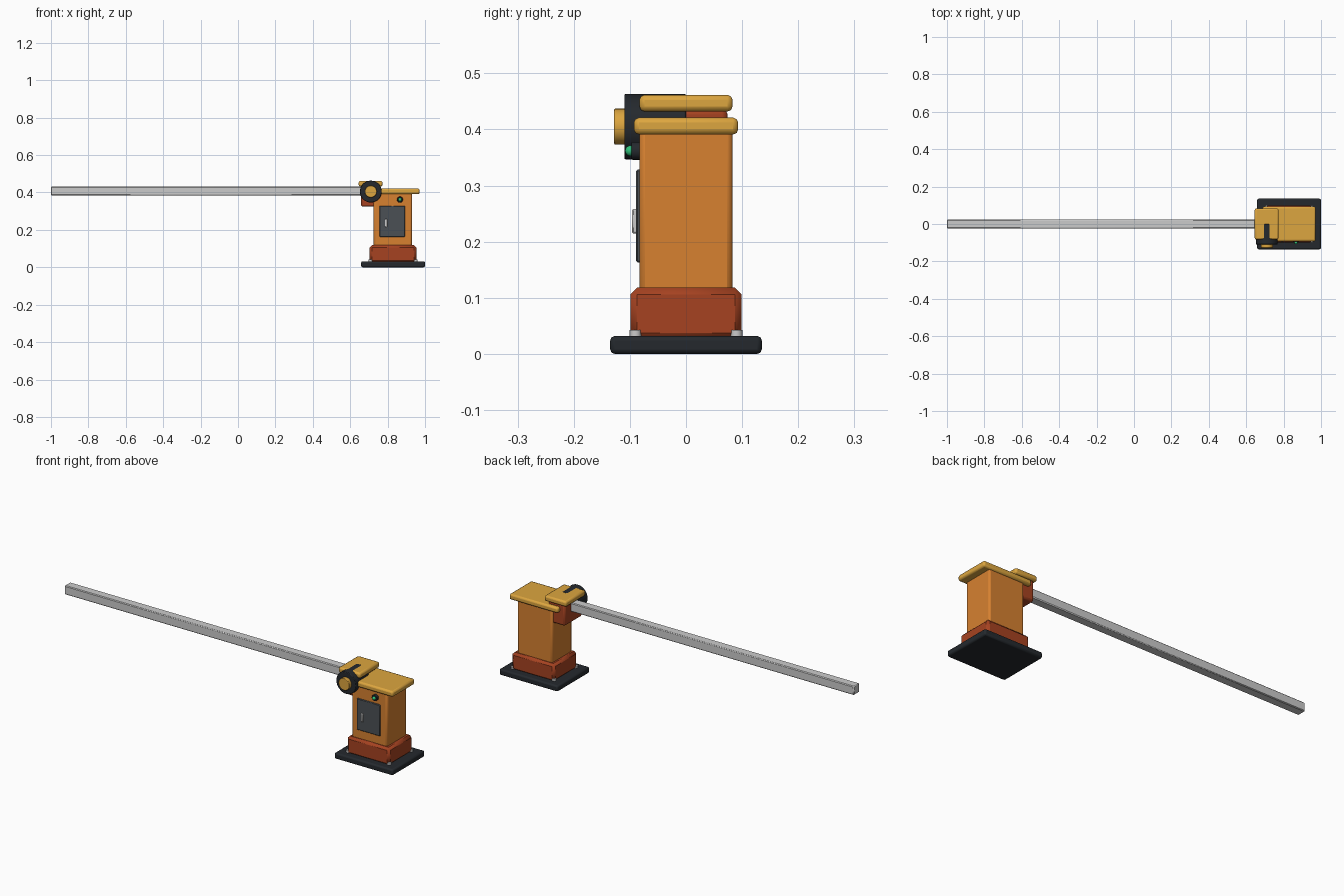
import bpy, math
from mathutils import Vector

if "Cube" in bpy.data.objects:
    bpy.data.objects.remove(bpy.data.objects["Cube"])


def material(name, rgb):
    m = bpy.data.materials.new(name)
    m.diffuse_color = (*rgb, 1)
    m.use_nodes = True
    m.node_tree.nodes["Principled BSDF"].inputs["Base Color"].default_value = m.diffuse_color
    return m


orange = material("orange", (0.68, 0.22, 0.03))
rust = material("rust", (0.38, 0.055, 0.015))
yellow = material("yellow", (0.72, 0.38, 0.05))
dark = material("dark", (0.018, 0.022, 0.027))
slate = material("slate", (0.07, 0.08, 0.09))
green = material("green", (0.03, 0.55, 0.2))


def finish(ob, name, mat, bevel, segments):
    ob.name = name
    if mat:
        ob.data.materials.append(mat)
    if bevel:
        b = ob.modifiers.new("bevel", 'BEVEL')
        b.width, b.segments = bevel, segments
        b.limit_method, b.angle_limit = 'ANGLE', math.radians(40)
    bpy.ops.object.shade_smooth_by_angle(angle=math.radians(30))
    return ob


def box(name, lo, hi, mat=None, bevel=0.0, segments=2):
    lo, hi = Vector(lo), Vector(hi)
    bpy.ops.mesh.primitive_cube_add(size=1, location=(lo + hi) / 2)
    ob = bpy.context.object
    ob.scale = hi - lo
    bpy.ops.object.transform_apply(location=False, rotation=False, scale=True)
    return finish(ob, name, mat, bevel, segments)


def drum(name, x, z, r, y0, y1, mat=None, bevel=0.0, sides=32):
    bpy.ops.mesh.primitive_cylinder_add(vertices=sides, radius=r, depth=abs(y1 - y0),
                                        location=(x, (y0 + y1) / 2, z),
                                        rotation=(math.pi / 2, 0, 0))
    return finish(bpy.context.object, name, mat, bevel, 2)


# Pedestal
cx = 0.829
box("base_plate", (0.658, -0.135, 0), (1.0, 0.135, 0.032), dark, 0.008)
box("plinth", (0.704, -0.099, 0.025), (0.954, 0.099, 0.118), rust, 0.012, 1)
box("cabinet", (0.725, -0.083, 0.105), (0.931, 0.083, 0.4), orange, 0.01)
box("lid", (0.687, -0.093, 0.391), (0.971, 0.093, 0.421), yellow, 0.009)

# Anchor bolts at the plinth corners
for sx in (-1, 1):
    for sy in (-1, 1):
        bpy.ops.mesh.primitive_cylinder_add(vertices=12, radius=0.0105, depth=0.018,
                                            location=(cx + sx * 0.12, sy * 0.09, 0.034))
        finish(bpy.context.object, "anchor_bolt", None, 0, 1)

# Cabinet door with handle
box("door", (0.757, -0.089, 0.163), (0.893, -0.078, 0.329), slate, 0.003, 1)
box("door_handle", (0.785, -0.096, 0.215), (0.798, -0.086, 0.258), None, 0.002, 1)

# Status lamp
drum("lamp_ring", 0.866, 0.362, 0.016, -0.097, -0.075, dark, 0.002, 24)
bpy.ops.mesh.primitive_uv_sphere_add(segments=16, ring_count=8, radius=0.0095,
                                     location=(0.866, -0.099, 0.362))
finish(bpy.context.object, "lamp", green, 0, 1)

# Pivot housing, cap and wheel
box("pivot_housing", (0.658, -0.074, 0.324), (0.755, 0.074, 0.437), rust, 0.01)
box("pivot_cap", (0.645, -0.083, 0.432), (0.773, 0.083, 0.4615), yellow, 0.009)
drum("pivot_wheel", 0.71, 0.405, 0.0585, -0.11, 0.0, dark, 0.003)
drum("wheel_hub", 0.71, 0.405, 0.032, -0.128, -0.1, yellow, 0.002)

# Barrier arm
box("barrier_arm", (-1.0, -0.024, 0.384), (0.71, 0.024, 0.431), None, 0.004, 1)
